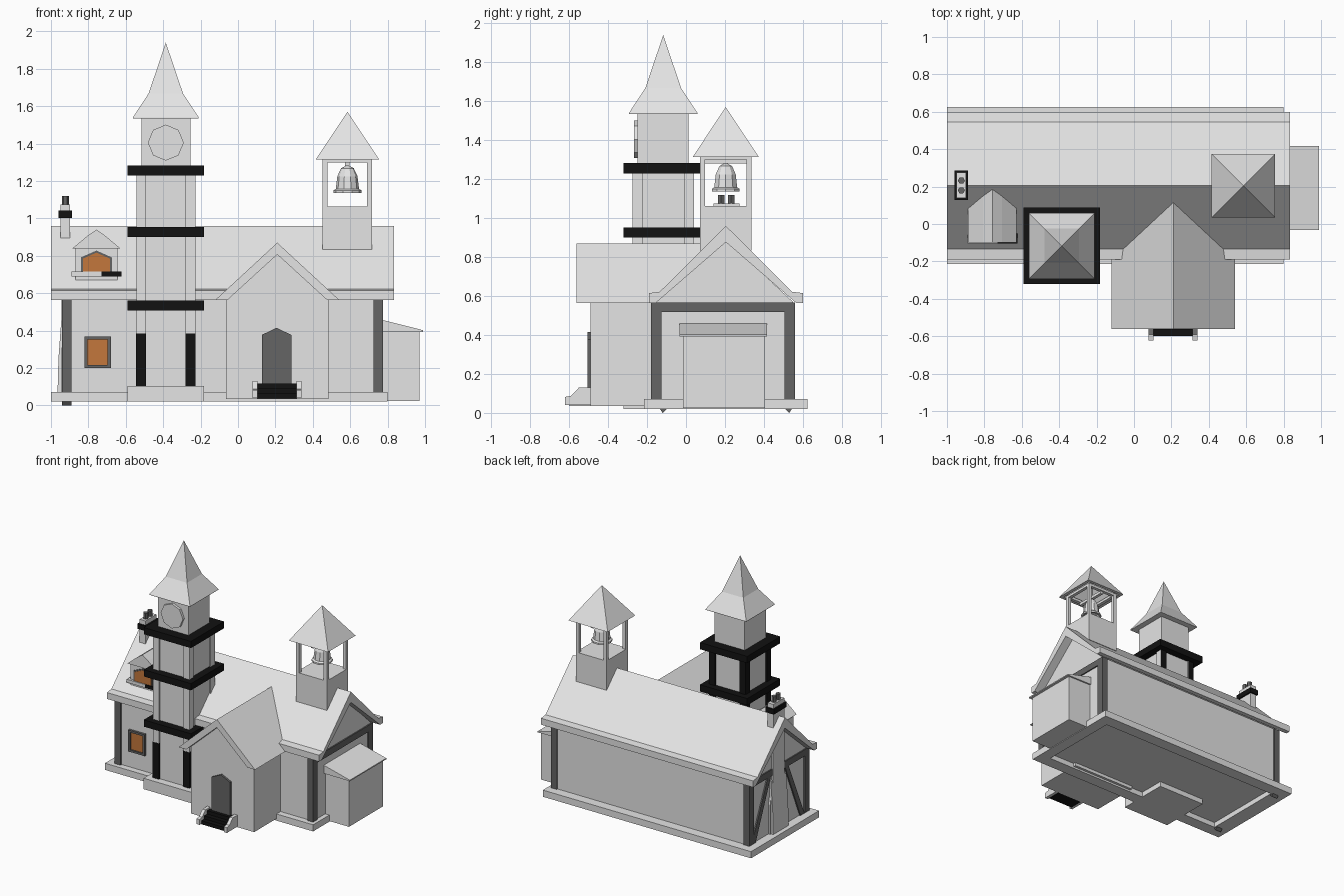
import bpy, bmesh, math
from mathutils import Vector

if "Cube" in bpy.data.objects:
    bpy.data.objects.remove(bpy.data.objects["Cube"])


def material(name, rgb):
    m = bpy.data.materials.new(name)
    m.diffuse_color = (*rgb, 1)
    m.use_nodes = True
    m.node_tree.nodes["Principled BSDF"].inputs["Base Color"].default_value = m.diffuse_color
    return m


LIGHT = material("light_grey", (0.78, 0.78, 0.78))
DARK = material("dark_grey", (0.13, 0.13, 0.13))
BLACK = material("black", (0.006, 0.006, 0.006))
ORANGE = material("window_orange", (0.55, 0.185, 0.045))


def finish(bm, name, mat):
    bmesh.ops.remove_doubles(bm, verts=bm.verts, dist=1e-5)
    bmesh.ops.recalc_face_normals(bm, faces=bm.faces)
    me = bpy.data.meshes.new(name)
    bm.to_mesh(me)
    bm.free()
    ob = bpy.data.objects.new(name, me)
    bpy.context.collection.objects.link(ob)
    me.materials.append(mat)
    return ob


def prism(name, pts, axis, a, b, mat):
    """Extrude a (u, z) profile along x or y from a to b."""
    bm = bmesh.new()
    at = (lambda p, d: (d, p[0], p[1])) if axis == 'x' else (lambda p, d: (p[0], d, p[1]))
    f = bm.faces.new([bm.verts.new(at(p, a)) for p in pts])
    r = bmesh.ops.extrude_face_region(bm, geom=[f])
    bm.faces.ensure_lookup_table()
    off = Vector((b - a, 0, 0)) if axis == 'x' else Vector((0, b - a, 0))
    for v in r['geom']:
        if isinstance(v, bmesh.types.BMVert):
            v.co += off
    if not any(f.is_valid and len(f.verts) == len(pts) and abs(f.calc_center_median()[0 if axis == 'x' else 1] - a) < 1e-6
               for f in bm.faces):
        bm.faces.new([v for v in bm.verts][:len(pts)])
    return finish(bm, name, mat)


def box(name, x0, x1, y0, y1, z0, z1, mat):
    return prism(name, [(y0, z0), (y1, z0), (y1, z1), (y0, z1)], 'x', x0, x1, mat)


def lathe(name, prof, n, c, mat, square=False):
    """Stack of n-sided rings (r, z); square=True reads r as half width."""
    bm = bmesh.new()
    k, rot = (math.sqrt(2), math.pi / 4) if square else (1, 0)
    rings = [[bm.verts.new((c[0] + k * r * math.cos(rot + 2 * math.pi * i / n),
                            c[1] + k * r * math.sin(rot + 2 * math.pi * i / n), z))
              for i in range(n)] for r, z in prof]
    for lo, hi in zip(rings, rings[1:]):
        for i in range(n):
            j = (i + 1) % n
            bm.faces.new((lo[i], lo[j], hi[j], hi[i]))
    bm.faces.new(rings[0])
    bm.faces.new(rings[-1])
    bmesh.ops.dissolve_degenerate(bm, edges=bm.edges, dist=1e-5)
    return finish(bm, name, mat)


def gable(half, eave, peak, c):
    return [(c - half, eave), (c, peak), (c + half, eave)]


# --- main hall
YC = 0.205
for n, x0, x1, y0, y1 in (("front", -1, 0.8, -0.215, -0.12), ("back", -1, 0.8, 0.53, 0.625),
                          ("left", -1, -0.88, -0.12, 0.53), ("right", 0.71, 0.8, -0.12, 0.53)):
    box("plinth_" + n, x0, x1, y0, y1, 0.02, 0.072, LIGHT)
prism("hall_walls", [(-0.165, 0.06), (-0.165, 0.57), (YC, 0.89), (0.55, 0.57), (0.55, 0.06)],
      'x', -0.93, 0.765, LIGHT)
prism("hall_roof", [(-0.19, 0.565), (-0.19, 0.615), (-0.135, 0.622), (YC, 0.96), (0.545, 0.622),
                    (0.6, 0.615), (0.6, 0.565), (0.565, 0.565), (YC, 0.877), (-0.155, 0.565)],
      'x', -1, 0.833, LIGHT)
for x in (-0.94, 0.725):
    for y in (-0.18, 0.505):
        box("corner_post", x, x + 0.05, y, y + 0.055, 0.04, 0.568, DARK)
    xe = -0.94 if x < 0 else 0.75
    box("end_beam", xe, xe + 0.025, -0.16, 0.54, 0.517, 0.567, DARK)
# diagonal braces on the left end
for s in (-1, 1):
    prism("end_brace", [(YC + s * 0.325, 0), (YC + s * 0.345, 0.03), (YC + s * 0.115, 0.55),
                        (YC + s * 0.075, 0.55), (YC + s * 0.295, 0.03)], 'x', -0.94, -0.89, DARK)

# --- chimney
prism("chimney_breast", [(0.10, 0.06), (0.10, 0.3), (0.135, 0.48), (0.135, 0.87), (0.275, 0.87),
                         (0.275, 0.48), (0.31, 0.3), (0.31, 0.06)], 'x', -0.945, -0.92, LIGHT)
prism("chimney_foot", [(-0.965, 0.06), (-0.96, 0.25), (-0.943, 0.48), (-0.93, 0.48), (-0.93, 0.06)],
      'y', 0.11, 0.30, LIGHT)
box("chimney_stack", -0.948, -0.898, 0.14, 0.275, 0.86, 1.075, LIGHT)
box("chimney_band", -0.96, -0.887, 0.127, 0.287, 1.003, 1.042, BLACK)
for y in (0.18, 0.232):
    lathe("chimney_pot", [(0.019, 1.07), (0.019, 1.12)], 6, (-0.923, y), DARK)

# --- side annex
box("annex", 0.76, 0.97, -0.015, 0.405, 0.025, 0.40, LIGHT)
prism("annex_roof", [(0.76, 0.395), (0.99, 0.393), (0.99, 0.402), (0.76, 0.46)], 'y', -0.033, 0.417, LIGHT)

# --- front porch wing
PX = 0.21
prism("porch_walls", [(PX - 0.273, 0.035)] + gable(0.273, 0.567, 0.815, PX) + [(PX + 0.273, 0.035)],
      'y', -0.49, -0.1, LIGHT)
prism("porch_roof", gable(0.33, 0.565, 0.87, PX) + gable(0.265, 0.565, 0.807, PX)[::-1],
      'y', -0.562, 0.115, LIGHT)
prism("door", [(0.127, 0.1), (0.127, 0.377)] + [(PX - 0.004, 0.415)] + [(0.285, 0.377), (0.285, 0.1)],
      'y', -0.506, -0.48, DARK)
prism("door_steps", [(-0.60, 0.037), (-0.60, 0.065), (-0.565, 0.065), (-0.565, 0.09), (-0.53, 0.09),
                     (-0.53, 0.117), (-0.485, 0.117), (-0.485, 0.037)], 'x', 0.102, 0.316, BLACK)
for x in (0.077, 0.313):
    prism("step_side", [(-0.622, 0.04), (-0.622, 0.082), (-0.59, 0.088), (-0.55, 0.13),
                        (-0.485, 0.13), (-0.485, 0.04)], 'x', x, x + 0.026, LIGHT)

# --- ground floor window
for x in (-0.822, -0.697):
    box("window_jamb", x, x + 0.018, -0.185, -0.16, 0.2, 0.368, DARK)
for z in (0.2, 0.352):
    box("window_rail", -0.822, -0.679, -0.183, -0.16, z, z + 0.016, DARK)
box("window_pane", -0.805, -0.695, -0.172, -0.164, 0.21, 0.36, ORANGE)

# --- dormer
DX = -0.757
prism("dormer_body", [(DX - 0.112, 0.65)] + gable(0.112, 0.84, 0.915, DX) + [(DX + 0.112, 0.65)],
      'y', -0.085, 0.15, LIGHT)
prism("dormer_roof", [(DX - 0.13, 0.838), (DX - 0.05, 0.905), (DX, 0.94), (DX + 0.05, 0.905),
                      (DX + 0.13, 0.838)], 'y', -0.1, 0.185, LIGHT)
prism("dormer_frame", [(DX - 0.082, 0.7)] + gable(0.082, 0.792, 0.828, DX) + [(DX + 0.082, 0.7)],
      'y', -0.092, -0.08, DARK)
prism("dormer_pane", [(DX - 0.072, 0.7)] + gable(0.072, 0.785, 0.817, DX) + [(DX + 0.072, 0.7)],
      'y', -0.096, -0.09, ORANGE)
box("dormer_sill", -0.89, -0.73, -0.103, -0.06, 0.69, 0.715, LIGHT)
box("dormer_sill_dark", -0.73, -0.622, -0.103, -0.05, 0.69, 0.715, BLACK)

# --- clock tower
TX, TY = -0.386, -0.117


def tower_box(name, h, z0, z1, mat):
    return box(name, TX - h, TX + h, TY - h, TY + h, z0, z1, mat)


tower_box("tower_plinth", 0.205, 0.02, 0.105, LIGHT)
tower_box("tower_shaft", 0.146, 0.1, 1.25, LIGHT)
for z in (0.508, 0.9, 1.23):
    tower_box("tower_band", 0.204, z, z + 0.053, BLACK)
for sx in (-1, 1):
    for sy in (-1, 1):
        x, y = TX + sx * 0.132, TY + sy * 0.132
        box("tower_post_foot", x - 0.027, x + 0.027, y - 0.027, y + 0.027, 0.1, 0.385, BLACK)
        post = box("tower_post", x - 0.026, x + 0.026, y - 0.026, y + 0.026, 0.385, 1.25, LIGHT)
        # posts are black on their back and left faces
        post.data.materials.append(BLACK)
        for p in post.data.polygons:
            p.material_index = int(p.normal.x < -0.5 or p.normal.y > 0.5)
tower_box("clock_room", 0.131, 1.27, 1.545, LIGHT)
prism("clock_face", [(TX + 0.096 * math.sin(i * math.pi / 4), 1.405 + 0.096 * math.cos(i * math.pi / 4))
                     for i in range(8)], 'y', TY - 0.15, TY - 0.12, LIGHT)
lathe("spire", [(0.176, 1.535), (0.176, 1.54), (0.092, 1.668), (0, 1.94)], 4, (TX, TY), LIGHT, True)

# --- belfry
BX, BY = 0.585, 0.204
box("belfry_base", BX - 0.132, BX + 0.132, BY - 0.132, BY + 0.132, 0.834, 1.063, LIGHT)
for sx in (-1, 1):
    for sy in (-1, 1):
        x, y = BX + sx * 0.119, BY + sy * 0.119
        box("belfry_post", x - 0.013, x + 0.013, y - 0.013, y + 0.013, 1.06, 1.32, LIGHT)
    box("belfry_beam", BX + sx * 0.119 - 0.013, BX + sx * 0.119 + 0.013, BY - 0.13, BY + 0.13, 1.3, 1.32, LIGHT)
    box("belfry_beam", BX - 0.13, BX + 0.13, BY + sx * 0.119 - 0.013, BY + sx * 0.119 + 0.013, 1.3, 1.32, LIGHT)
lathe("belfry_roof", [(0, 1.5), (0.145, 1.314), (0.17, 1.314), (0, 1.57)], 4, (BX, BY), LIGHT, True)
lathe("bell", [(0.05, 1.16), (0.06, 1.137), (0.075, 1.137), (0.075, 1.15), (0.062, 1.158), (0.054, 1.225),
               (0.034, 1.268), (0, 1.285)], 10, (BX, BY), LIGHT)
box("bell_hanger", BX - 0.012, BX + 0.012, BY - 0.12, BY + 0.12, 1.28, 1.302, LIGHT)
